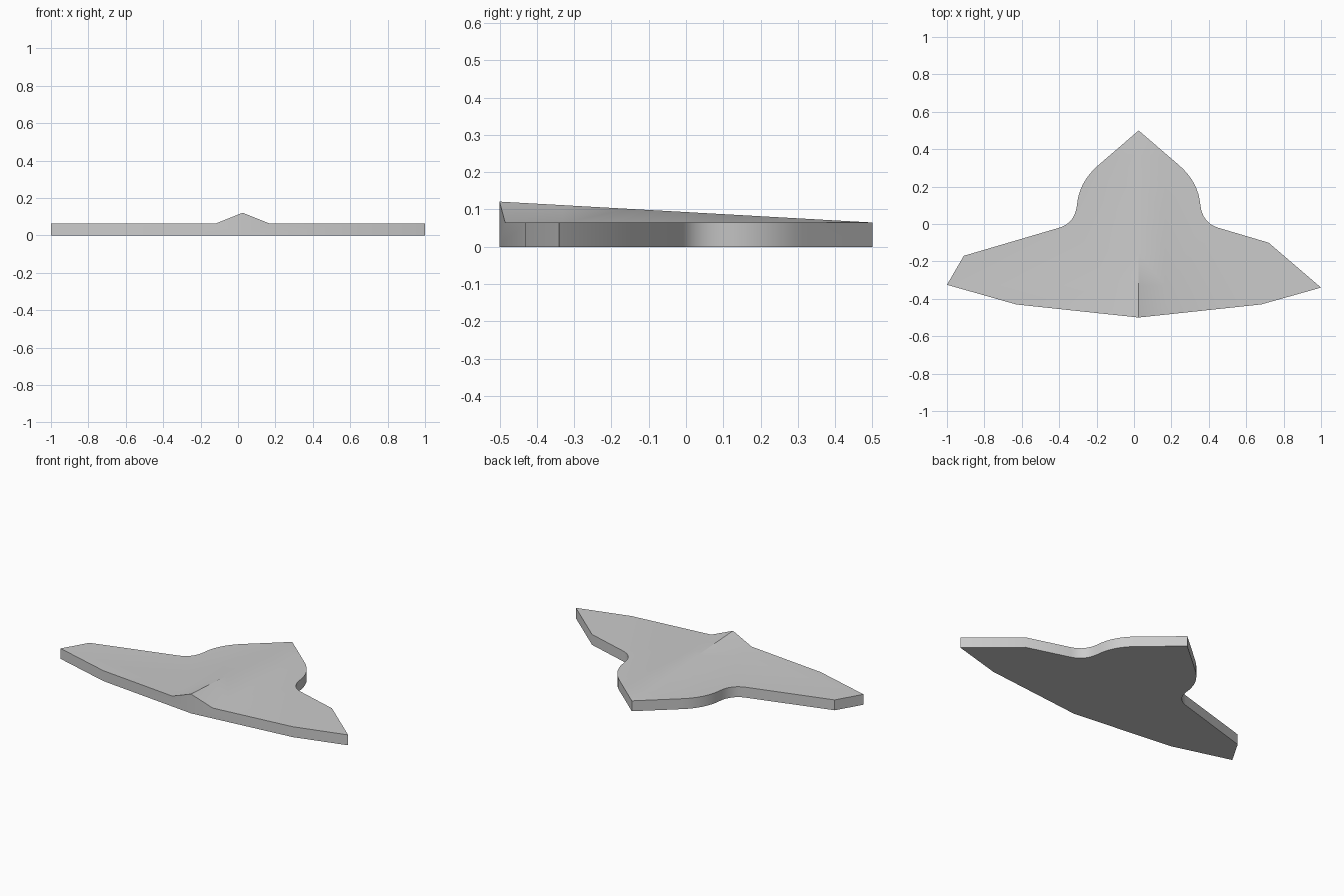
import bpy, bmesh
from mathutils import Vector

if "Cube" in bpy.data.objects:
    bpy.data.objects.remove(bpy.data.objects["Cube"])

THICK, RIDGE_X, RIDGE_HALF, RIDGE_H = 0.065, 0.025, 0.14, 0.056


def bezier(a, c, b, n=8):
    # Quadratic curve without its last point
    a, c, b = Vector(a), Vector(c), Vector(b)
    return [(a * (1 - t)**2 + c * 2 * t * (1 - t) + b * t * t) for t in (i / n for i in range(n))]


# Shoulder curve, as offsets from the ridge axis, shared by both sides
shoulder = bezier((0.215, 0.315), (0.32, 0.225), (0.33, 0.1))
shoulder += bezier((0.33, 0.1), (0.342, 0.005), (0.425, -0.02)) + [Vector((0.425, -0.02))]

# Plan outline: nose, left side, tail, right side
outline = [(RIDGE_X, 0.5)]
outline += [(RIDGE_X - p.x, p.y) for p in shoulder]
outline += [(-0.91, -0.17), (-1, -0.325), (-0.63, -0.43), (RIDGE_X, -0.5)]
outline += [(0.68, -0.43), (1, -0.34), (0.72, -0.1)]
outline += [(RIDGE_X + p.x, p.y) for p in reversed(shoulder)]

# Flat slab
bm = bmesh.new()
base = bm.faces.new([bm.verts.new((x, y, 0)) for x, y in outline])
up = bmesh.ops.extrude_face_region(bm, geom=[base], use_keep_orig=True)
bmesh.ops.translate(bm, vec=(0, 0, THICK), verts=[g for g in up["geom"] if isinstance(g, bmesh.types.BMVert)])
bmesh.ops.recalc_face_normals(bm, faces=bm.faces[:])


def top_faces(limit):
    return [f for f in bm.faces if f.normal.z > 0.9
            and all(abs(v.co.x - RIDGE_X) < limit for v in f.verts)]


def cut(faces, co, no):
    geom = set(faces)
    for f in faces:
        geom.update(f.edges)
        geom.update(f.verts)
    bmesh.ops.bisect_plane(bm, geom=list(geom), dist=1e-5, plane_co=co, plane_no=no)
    bm.normal_update()


# Cut the ridge strip into the top, then divide it along its length
for dx in (-RIDGE_HALF, RIDGE_HALF, 0):
    cut(top_faces(5), (RIDGE_X + dx, 0, 0), (1, 0, 0))
for y in (-0.33, -0.15, 0.03, 0.2, 0.37):
    cut(top_faces(RIDGE_HALF + 0.001), (0, y, 0), (0, 1, 0))

# Raise the centre line, highest at the tail
ridge_faces = top_faces(RIDGE_HALF + 0.001)
for v in bm.verts:
    if abs(v.co.x - RIDGE_X) < 1e-3 and v.co.z > THICK / 2:
        v.co.z = THICK + RIDGE_H * (0.5 - v.co.y)
bmesh.ops.triangulate(bm, faces=ridge_faces)
bmesh.ops.recalc_face_normals(bm, faces=bm.faces[:])

mesh = bpy.data.meshes.new("winged_plate")
bm.to_mesh(mesh)
bm.free()
plate = bpy.data.objects.new("winged_plate", mesh)
bpy.context.collection.objects.link(plate)
bpy.context.view_layer.objects.active = plate
plate.select_set(True)
bpy.ops.object.shade_smooth_by_angle(angle=0.6)
